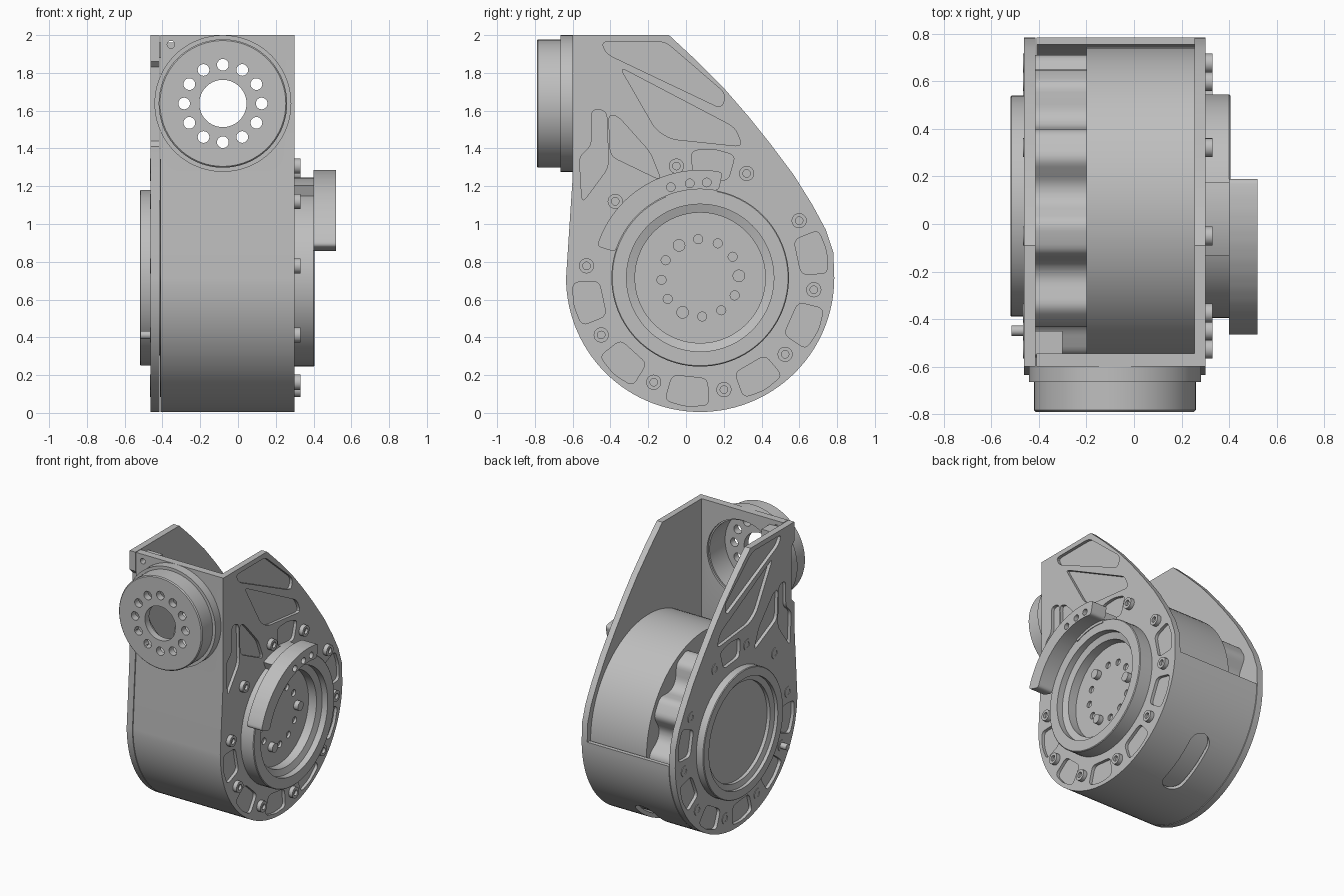
import bpy, bmesh
from math import sin, cos, pi, radians
from mathutils import Vector

if "Cube" in bpy.data.objects:
    bpy.data.objects.remove(bpy.data.objects["Cube"])

grey = bpy.data.materials.new("machined_grey")
grey.use_nodes = True
grey.diffuse_color = (0.52, 0.52, 0.52, 1)
grey.node_tree.nodes["Principled BSDF"].inputs["Base Color"].default_value = (0.52, 0.52, 0.52, 1)

parts = []
CY, CZ = 0.075, 0.715      # motor axis
FX, FZ = -0.08, 1.638      # front flange axis


def finish(name, bm):
    bmesh.ops.recalc_face_normals(bm, faces=bm.faces)
    mesh = bpy.data.meshes.new(name)
    bm.to_mesh(mesh)
    bm.free()
    mesh.materials.append(grey)
    ob = bpy.data.objects.new(name, mesh)
    bpy.context.collection.objects.link(ob)
    parts.append(ob)
    return ob


def prism(name, pts, x0, x1):
    """Extrude a y-z outline along x."""
    bm = bmesh.new()
    a = [bm.verts.new((x0, y, z)) for y, z in pts]
    b = [bm.verts.new((x1, y, z)) for y, z in pts]
    bm.faces.new(a)
    bm.faces.new(b)
    for i in range(len(a)):
        j = (i + 1) % len(a)
        bm.faces.new((a[i], a[j], b[j], b[i]))
    return finish(name, bm)


def lathe(name, profile, centre, axis="x", n=64):
    """Revolve a closed (radius, distance) profile round an x or y axis."""
    bm = bmesh.new()
    u, v = centre
    rows = []
    for k in range(n):
        c, s = cos(2 * pi * k / n), sin(2 * pi * k / n)
        rows.append([bm.verts.new((t, u + r * c, v + r * s) if axis == "x"
                                  else (u + r * c, t, v + r * s)) for r, t in profile])
    m = len(profile)
    for k in range(n):
        a, b = rows[k], rows[(k + 1) % n]
        for i in range(m):
            j = (i + 1) % m
            if profile[i][0] or profile[j][0]:
                bm.faces.new((a[i], a[j], b[j], b[i]))
    bmesh.ops.remove_doubles(bm, verts=bm.verts, dist=1e-5)
    return finish(name, bm)


def cylinder(name, r, t0, t1, centre, axis="x", n=24):
    return lathe(name, [(0, t0), (r, t0), (r, t1), (0, t1)], centre, axis, n)


def tube(name, r0, r1, t0, t1, centre, axis="x", n=64):
    return lathe(name, [(r0, t0), (r1, t0), (r1, t1), (r0, t1)], centre, axis, n)


def cut(ob, cutters):
    for c in cutters:
        mod = ob.modifiers.new("cut", "BOOLEAN")
        mod.operation, mod.solver, mod.object = "DIFFERENCE", "EXACT", c
    bpy.context.view_layer.update()
    dg = bpy.context.evaluated_depsgraph_get()
    mesh = bpy.data.meshes.new_from_object(ob.evaluated_get(dg))
    ob.modifiers.clear()
    ob.data = mesh
    for c in cutters:
        parts.remove(c)
        bpy.data.objects.remove(c)


def polar(r, deg):
    return (CY + r * cos(radians(deg)), CZ + r * sin(radians(deg)))


def arc(r, a, b, n):
    return [polar(r, a + (b - a) * i / n) for i in range(n + 1)]


def rounded(pts, size):
    """Round every corner of an outline."""
    out = []
    for i, p in enumerate(pts):
        p = Vector(p)
        ends = []
        for q in (Vector(pts[i - 1]), Vector(pts[(i + 1) % len(pts)])):
            d = q - p
            ends.append(p + d.normalized() * min(size, d.length * 0.45))
        a, b = ends
        for t in (0, 0.25, 0.5, 0.75, 1):
            out.append(tuple(a * (1 - t) ** 2 + p * 2 * t * (1 - t) + b * t * t))
    return out


def sector(r0, r1, a, b, size=0.025):
    pts = arc(r1, a, b, 12) + arc(r0, b, a, 12)
    return pts if not size else rounded(pts, size)


# Teardrop side plates
back_edge = [(0.78, 0.85), (0.74, 0.97), (0.67, 1.1), (0.57, 1.26), (0.45, 1.42),
             (0.33, 1.57), (0.2, 1.72), (0.05, 1.87), (-0.09, 2)]
base = arc(0.71, 180, 360, 60)
front_edge = [(-0.6, 2), (-0.6, 1.25)]
notch = [(-0.6, 2), (-0.6, 1.86), (-0.57, 1.83), (-0.57, 1.44), (-0.6, 1.41), (-0.6, 1.25)]
right_plate = prism("right_plate", base + back_edge + front_edge, 0.255, 0.3)
left_plate = prism("left_plate", base + back_edge + notch, -0.462, -0.415)

# Lightening pockets sunk in both plates
webs = [
    [(-0.45, 1.965), (-0.11, 1.965), (0.21, 1.69), (0.19, 1.61), (-0.42, 1.9)],
    [(-0.35, 1.83), (0.26, 1.51), (0.3, 1.41), (-0.08, 1.45), (-0.16, 1.5)],
    [(-0.41, 1.58), (-0.36, 1.57), (-0.19, 1.38), (-0.13, 1.23), (-0.4, 1.36)],
    [(-0.5, 1.61), (-0.42, 1.6), (-0.41, 1.3), (-0.55, 1.11), (-0.565, 1.36), (-0.5, 1.41)],
]


def pockets(x0, x1):
    shapes = [rounded(w, 0.04) for w in webs]
    for a in (84, 12, -24, -60, -96, -132, -168):
        pts = [polar(0.535, a - 10), polar(0.675, a - 10), polar(0.685, a),
               polar(0.675, a + 10), polar(0.535, a + 10)]
        shapes.append(rounded(pts, 0.035))
    return [prism("pocket_cutter", s, x0, x1) for s in shapes]


cut(right_plate, pockets(0.278, 0.35) + [cylinder("bore_cutter", 0.4, 0.2, 0.4, (CY, CZ), n=64)])
cut(left_plate, pockets(-0.5, -0.438) + [cylinder("bore_cutter", 0.4, -0.5, -0.4, (CY, CZ), n=64)])

# Front wall that wraps under the motor and ends half way up the back
wall = prism("wrap_wall", [(-0.6, 2), (-0.6, 1.25)] + base + arc(0.68, 360, 180, 60)
             + [(-0.545, 1.15), (-0.545, 2)], -0.41, 0.256)
slot_len, slot_w = 0.15, 0.08
slot = bmesh.new()
tangent, normal = Vector((0, 0.84, 0.54)), Vector((0, 0.54, -0.84))
mid = Vector((FX, CY, CZ)) + normal * 0.71
rim = []
for i in range(24):
    a = 2 * pi * (i + 0.5) / 24
    shift = slot_len if cos(a) > 0 else -slot_len
    rim.append(mid + tangent * (shift + slot_w * cos(a)) + Vector((slot_w * sin(a), 0, 0)))
low = [slot.verts.new(p - normal * 0.2) for p in rim]
top = [slot.verts.new(p + normal * 0.2) for p in rim]
slot.faces.new(low)
slot.faces.new(top)
for i in range(24):
    j = (i + 1) % 24
    slot.faces.new((low[i], low[j], top[j], top[i]))
cut(wall, [finish("slot_cutter", slot),
           cylinder("bore_cutter", 0.29, -0.8, -0.4, (FX, FZ), "y", 64),
           cylinder("hole_cutter", 0.02, -0.7, -0.5, (-0.355, 1.95), "y")])

# Hollow front flange with bolt circle
flange = lathe("front_flange", [(0.125, -0.79), (0.333, -0.79), (0.34, -0.783), (0.34, -0.665),
                                (0.362, -0.665), (0.362, -0.56), (0.28, -0.56),
                                (0.28, -0.74), (0.125, -0.74)], (FX, FZ), "y", 72)
cut(flange, [cylinder("hole_cutter", 0.031, -0.9, -0.7,
                      (FX + 0.205 * cos(k * pi / 6), FZ + 0.205 * sin(k * pi / 6)), "y")
             for k in range(12)])

# Motor drum and lobed rear body
drum = cylinder("motor_drum", 0.67, -0.2, 0.258, (CY, CZ), n=96)
lobes = []
for k in range(10):
    a = 30 + 36 * k
    lobes += [polar(0.54, a - 14), polar(0.64, a - 6), polar(0.64, a + 6), polar(0.54, a + 14)]
prism("lobed_body", rounded(lobes, 0.04), -0.414, -0.19)
prism("corner_tab", [(-0.55, 1.88), (-0.45, 1.88), (-0.45, 1.96), (-0.55, 1.96)], -0.42, -0.3)

# Right output ring, recessed face and pins
lathe("right_ring", [(0.47, 0.25), (0.47, 0.4), (0.465, 0.405), (0.39, 0.405), (0.39, 0.36),
                     (0.345, 0.345), (0.345, 0.25)], (CY, CZ), n=96)
face = cylinder("output_face", 0.35, 0.25, 0.28, (CY, CZ), n=64)
cut(face, [cylinder("hole_cutter", 0.024, 0.262, 0.3, polar(0.205, 3 + 30 * k), n=16)
           for k in range(12) if k % 4])
for k in range(3):
    cylinder("locating_pin", 0.033, 0.27, 0.315, polar(0.205, 3 + 120 * k))

# Curved stop block and its bracket
stop = prism("stop_block", sector(0.47, 0.572, 78, 163), 0.4, 0.52)
cut(stop, [cylinder("hole_cutter", 0.023, 0.46, 0.6, p, n=16)
           for p in ((-0.08, 1.195), (0.02, 1.215), (0.11, 1.22))])
prism("stop_bracket", sector(0.45, 0.53, 79, 113, 0), 0.29, 0.41)

# Left ring and cover
lathe("left_ring", [(0.465, -0.43), (0.465, -0.515), (0.46, -0.52), (0.4, -0.52), (0.4, -0.495),
                    (0.36, -0.485), (0.36, -0.43)], (CY, CZ), n=96)
cylinder("left_cover", 0.41, -0.46, -0.41, (CY, CZ), n=64)

# Screws round both plates
for k in range(10):
    p = polar(0.605, 30 + 36 * k)
    lathe("right_screw", [(0, 0.27), (0.04, 0.27), (0.04, 0.33), (0.02, 0.33), (0.02, 0.312),
                          (0, 0.312)], p, n=20)
    lathe("left_screw", [(0, -0.43), (0.04, -0.43), (0.04, -0.466), (0.02, -0.466), (0.02, -0.45),
                         (0, -0.45)], p, n=20)
cylinder("left_pin", 0.022, -0.515, -0.45, polar(0.605, 210))

# Smooth curved faces, keep edges crisp
bpy.ops.object.select_all(action="DESELECT")
for ob in parts:
    ob.select_set(True)
bpy.context.view_layer.objects.active = parts[0]
bpy.ops.object.shade_smooth_by_angle(angle=radians(30))
